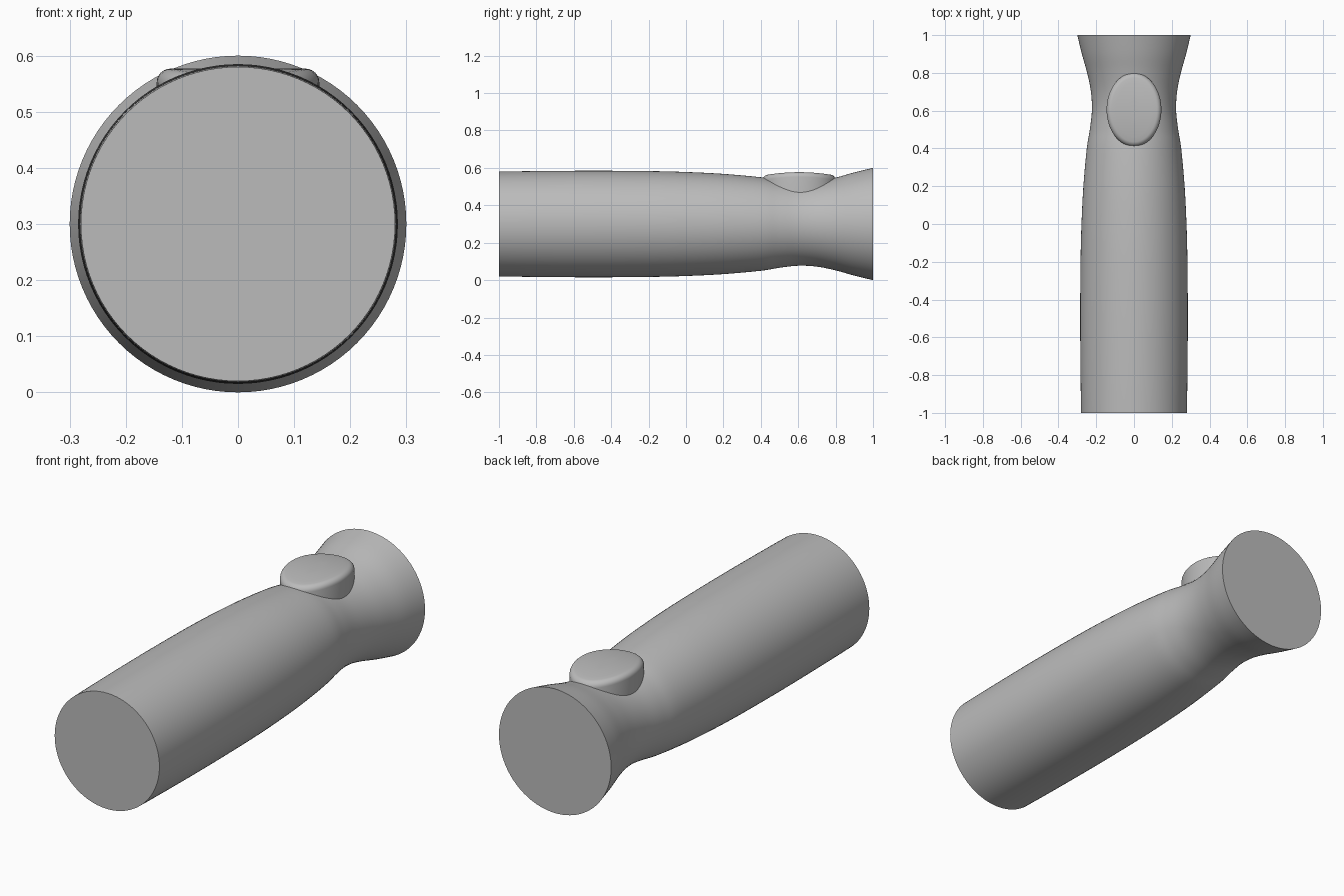
import bpy, bmesh, math

cube = bpy.data.objects.get("Cube")
if cube:
    bpy.data.objects.remove(cube, do_unlink=True)

grey = bpy.data.materials.new("plain_grey")
grey.use_nodes = True
colour = (0.5, 0.5, 0.5, 1)
grey.diffuse_color = colour
grey.node_tree.nodes["Principled BSDF"].inputs["Base Color"].default_value = colour


def smooth_path(points, steps):
    """Catmull-Rom curve through the points."""
    pts = [points[0]] + points + [points[-1]]
    path = []
    for a, b, c, d in zip(pts, pts[1:], pts[2:], pts[3:]):
        for i in range(steps):
            t = i / steps
            path.append(tuple(
                q + t * (r - p + t * (2 * p - 5 * q + 4 * r - s + t * (3 * (q - r) + s - p))) / 2
                for p, q, r, s in zip(a, b, c, d)))
    return path + [points[-1]]


def loft(name, rings):
    """Skin a stack of closed rings and cap both ends."""
    bm = bmesh.new()
    loops = [[bm.verts.new(co) for co in ring] for ring in rings]
    n = len(loops[0])
    for low, high in zip(loops, loops[1:]):
        for i in range(n):
            j = (i + 1) % n
            bm.faces.new((low[i], low[j], high[j], high[i]))
    bm.faces.new(loops[0])
    bm.faces.new(loops[-1])
    bmesh.ops.recalc_face_normals(bm, faces=bm.faces)
    mesh = bpy.data.meshes.new(name)
    bm.to_mesh(mesh)
    bm.free()
    obj = bpy.data.objects.new(name, mesh)
    bpy.context.collection.objects.link(obj)
    mesh.materials.append(grey)
    bpy.ops.object.select_all(action='DESELECT')
    obj.select_set(True)
    bpy.context.view_layer.objects.active = obj
    bpy.ops.object.shade_smooth_by_angle(angle=math.radians(35))
    return obj


def circle(n):
    return [(math.cos(k * math.tau / n), math.sin(k * math.tau / n)) for k in range(n)]


# Grip: (position along y, radius), turned about the long axis
AXIS_Z = 0.3
profile = [(-1, 0.28), (-0.8, 0.283), (-0.5, 0.285), (-0.2, 0.283), (0, 0.278),
           (0.2, 0.268), (0.4, 0.25), (0.5, 0.234), (0.6, 0.223), (0.7, 0.228),
           (0.8, 0.248), (0.9, 0.276), (1, 0.3)]
loft("grip", [[(r * c, y, AXIS_Z + r * s) for c, s in circle(96)]
              for y, r in smooth_path(profile, 5)])

# Thumb button: upright oval with a rounded rim and a top arched along its length
HALF_W, HALF_L, MID_Y, TOP, ARCH = 0.145, 0.195, 0.605, 0.577, 0.018
RIM = 0.025


def oval(inset, drop):
    ring = []
    for c, s in circle(64):
        x, y = (HALF_W - inset) * c, (HALF_L - inset) * s
        ring.append((x, MID_Y + y, TOP - ARCH * (y / HALF_L) ** 2 - drop))
    return ring


rings = [oval(0, 0.2)]
for k in range(7):
    a = k / 6 * math.pi / 2
    rings.append(oval(RIM * (1 - math.cos(a)), RIM * (1 - math.sin(a))))
rings += [oval(inset, 0) for inset in (0.05, 0.08, 0.11, 0.14)]
loft("thumb_button", rings)
